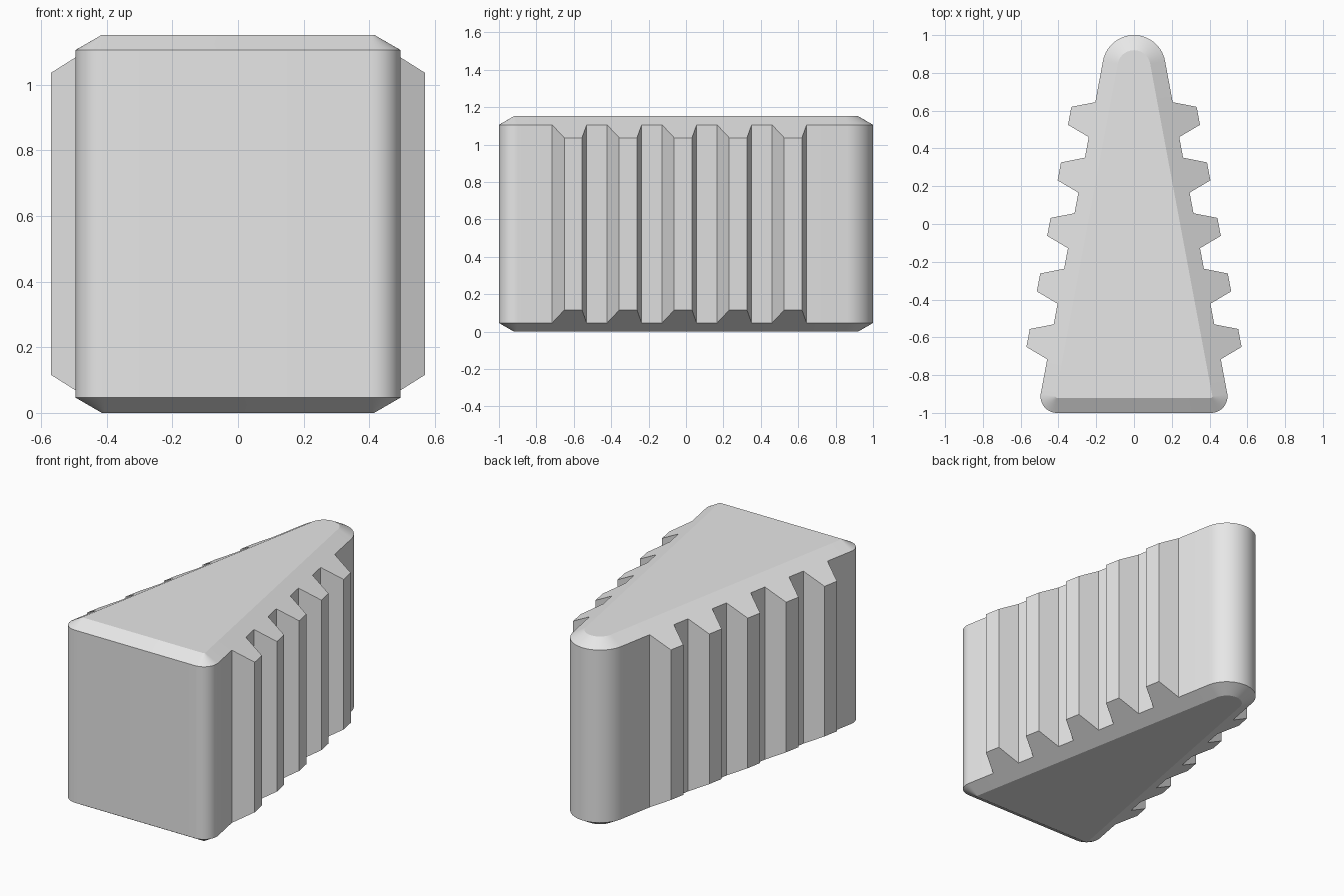
import bpy
import bmesh
import math
from mathutils import Vector

cube = bpy.data.objects.get("Cube")
if cube:
    bpy.data.objects.remove(cube, do_unlink=True)

HEIGHT = 1.152
BEVEL = 0.08                        # inward reach of the sloped rim
SLOPE = math.tan(math.radians(30))
TOOTH = 0.12                        # how far each tooth stands out
TILT = math.asin(0.184)             # lean of the long sides
SIDE = 0.32                         # distance of the long sides from the centre
NOSE_R, CORNER_R, CORNER_X = 0.167, 0.087, 0.408
TEETH, PITCH = 5, 0.294


def normal(angle):
    return Vector((math.cos(angle), math.sin(angle)))


def arc(center, radius, start, end, steps):
    """Rounded corner as (body point, outward normal, tooth height)."""
    normals = [normal(start + (end - start) * i / steps) for i in range(steps + 1)]
    return [(Vector(center) + n * radius, n, 0) for n in normals]


# Half outline: front corner, toothed side, rounded nose
side_n = normal(TILT)
half = arc((CORNER_X, CORNER_R - 1), CORNER_R, -math.pi / 2, TILT, 12)
for i in reversed(range(TEETH)):
    for y, h in ((0.46, 0), (0.503, TOOTH), (0.598, TOOTH), (0.645, 0)):
        y -= i * PITCH
        half.append((Vector(((SIDE - side_n.y * y) / side_n.x, y)), side_n, h))
half += arc((0, 1 - NOSE_R), NOSE_R, TILT, math.pi / 2, 14)

# Mirror to the other side, sharing the nose tip
flip = Vector((-1, 1))
outline = half + [(p * flip, n * flip, h) for p, n, h in reversed(half[:-1])]

# Four rings: bottom cap, lower wall edge, upper wall edge, top cap
bm = bmesh.new()
rings = [[], [], [], []]
for p, n, h in outline:
    inner, outer = p - n * BEVEL, p + n * h
    z = (BEVEL + h) * SLOPE
    for ring, q, level in zip(rings, (inner, outer, outer, inner),
                              (0, z, HEIGHT - z, HEIGHT)):
        ring.append(bm.verts.new((q.x, q.y, level)))

count = len(outline)
for low, high in zip(rings, rings[1:]):
    for i in range(count):
        j = (i + 1) % count
        bm.faces.new((low[i], low[j], high[j], high[i]))
bm.faces.new(rings[3])
bm.faces.new(rings[0][::-1])
bmesh.ops.recalc_face_normals(bm, faces=bm.faces)

mesh = bpy.data.meshes.new("toothed_wedge")
bm.to_mesh(mesh)
bm.free()
wedge = bpy.data.objects.new("toothed_wedge", mesh)
bpy.context.collection.objects.link(wedge)

# Plain grey material
grey = bpy.data.materials.new("light_grey")
grey.use_nodes = True
color = (0.8, 0.8, 0.8, 1)
grey.diffuse_color = color
grey.node_tree.nodes["Principled BSDF"].inputs["Base Color"].default_value = color
mesh.materials.append(grey)

# Smooth the rounded corners, keep the creases crisp
bpy.ops.object.select_all(action="DESELECT")
wedge.select_set(True)
bpy.context.view_layer.objects.active = wedge
bpy.ops.object.shade_smooth_by_angle(angle=math.radians(25))
